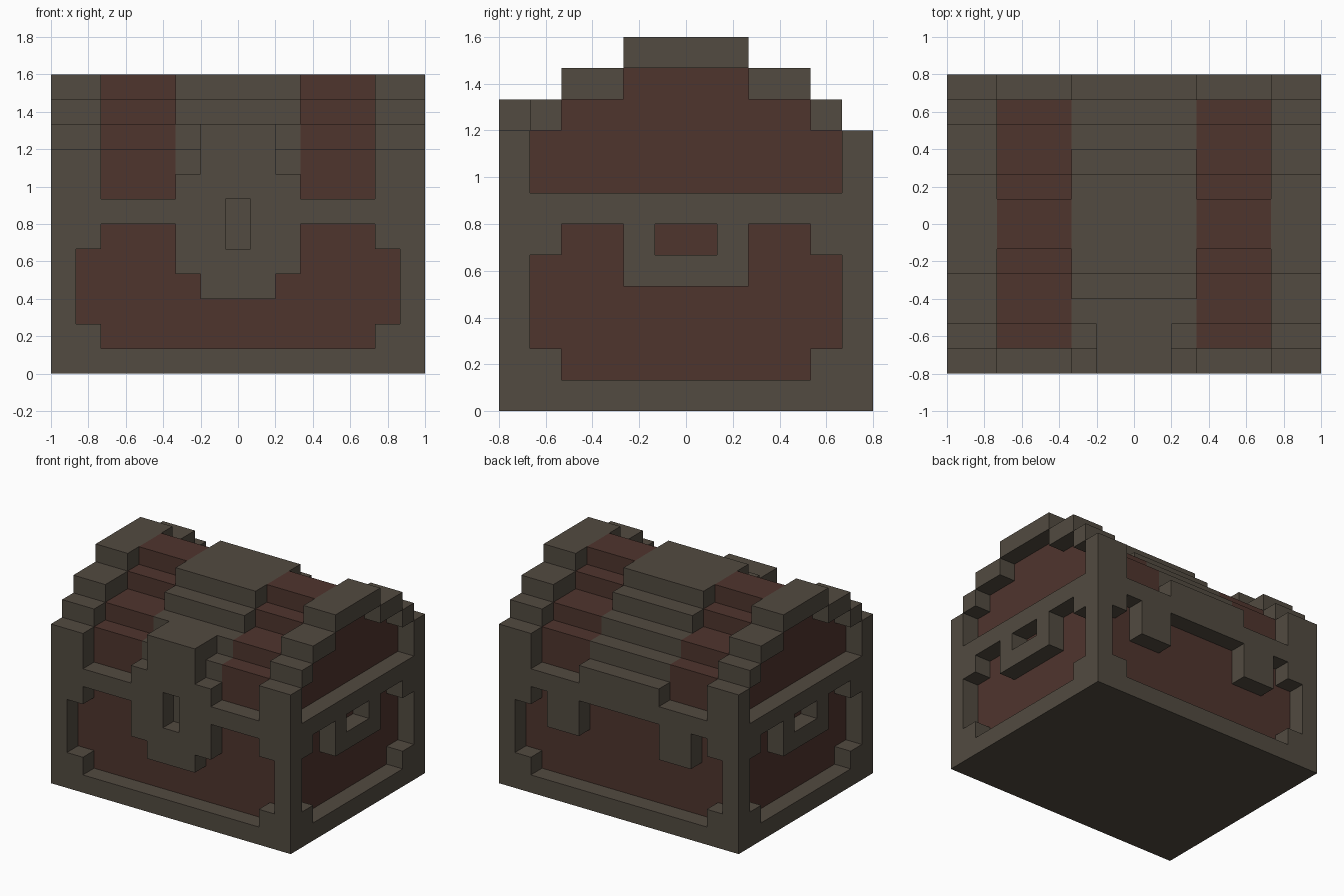
import bpy
import bmesh
from mathutils import Matrix, Vector

U = 2 / 15  # one block


def material(name, colour):
    m = bpy.data.materials.new(name)
    m.use_nodes = True
    m.diffuse_color = colour
    m.node_tree.nodes["Principled BSDF"].inputs["Base Color"].default_value = colour
    m.node_tree.nodes["Principled BSDF"].inputs["Roughness"].default_value = 0.9
    return m


def build(name, mat, boxes, mirror_x=False, mirror_y=False):
    """Boxes are (x0, x1, y0, y1, z0, z1) in blocks, mirrored on request."""
    bm = bmesh.new()
    for x0, x1, y0, y1, z0, z1 in boxes:
        for sx in (1, -1) if mirror_x else (1,):
            for sy in (1, -1) if mirror_y else (1,):
                centre = Vector((sx * (x0 + x1), sy * (y0 + y1), z0 + z1)) * U / 2
                size = Vector((x1 - x0, y1 - y0, z1 - z0)) * U
                bmesh.ops.create_cube(
                    bm, size=1, matrix=Matrix.Translation(centre) @ Matrix.Diagonal(size).to_4x4())
    mesh = bpy.data.meshes.new(name)
    bm.to_mesh(mesh)
    bm.free()
    mesh.materials.append(mat)
    obj = bpy.data.objects.new(name, mesh)
    bpy.context.collection.objects.link(obj)


def layers(x0, x1, steps):
    """Stacked lid layers, each given as (half depth, bottom, top)."""
    return [(x0, x1, -w, w, z0, z1) for w, z0, z1 in steps]


cube = bpy.data.objects.get("Cube")
if cube:
    bpy.data.objects.remove(cube, do_unlink=True)

metal = material("dull_metal", (0.085, 0.070, 0.052, 1))
wood = material("dark_red_wood", (0.078, 0.035, 0.027, 1))

# Chest body
build("body_panels", wood, [(-6.5, 6.5, -5, 5, 1, 7)])
build("base_frame", metal, [(-7.5, 7.5, -6, 6, 0, 1)])
build("corner_posts", metal, [(6.5, 7.5, 5, 6, 1, 7)], True, True)
build("corner_braces", metal,
      [box for z in (1, 5) for box in ((5.5, 6.5, 5, 6, z, z + 1), (6.5, 7.5, 4, 5, z, z + 1))],
      True, True)

# Band around the rim, open at the keyhole
build("rim_band_sides", metal, [(6.5, 7.5, -5, 5, 6, 7)], True)
build("rim_band_front", metal, [(0.5, 6.5, -6, -5, 6, 7)], True)
build("rim_band_back", metal, [(-6.5, 6.5, 5, 6, 6, 7)])

# Side handles: two legs and a lower bar
build("handle_legs", metal, [(6.5, 7.5, 1, 2, 4, 6)], True, True)
build("handle_bars", metal, [(6.5, 7.5, -1, 1, 4, 5)], True)

# Hinges
build("back_hinges", metal, [(2.5, 4.5, 5, 6, 4, 6)], True)
build("hinge_strap_foot", metal, [(-2.5, 2.5, 5, 6, 7, 8)])

# Front lock with recessed keyhole
build("lock_cheeks", metal, [(0.5, 2.5, -6, -5, 4, 6)], True)
build("lock_plate", metal, [
    (-1.5, 1.5, -6, -5, 3, 4),
    (-0.5, 0.5, -6, -5, 4, 5),
    (-2.5, 2.5, -6, -5, 7, 8),
    (-1.5, 1.5, -6, -5, 8, 10),
    (-1.5, 1.5, -5, -4, 9, 10),
])
build("keyhole_back", metal, [(-0.5, 0.5, -5.04, -5, 5, 7)])

# Stepped lid
wood_steps = [(5, 7, 9), (4, 9, 10), (2, 10, 11)]
build("lid_wood", wood, layers(2.5, 5.5, wood_steps + [(1, 11, 12)]), True)
build("lid_end_panels", wood, layers(5.5, 6.5, wood_steps), True)
build("lid_centre_strap", metal,
      layers(-2.5, 2.5, [(5, 7, 9), (4, 9, 10), (3, 10, 11), (2, 11, 12)]))
build("lid_end_arches", metal,
      [(5.5, 7.5, y0, y1, z0, z1)
       for y0, y1, z0, z1 in ((5, 6, 7, 9), (4, 5, 9, 10), (2, 4, 10, 11), (0, 2, 11, 12))],
      True, True)
